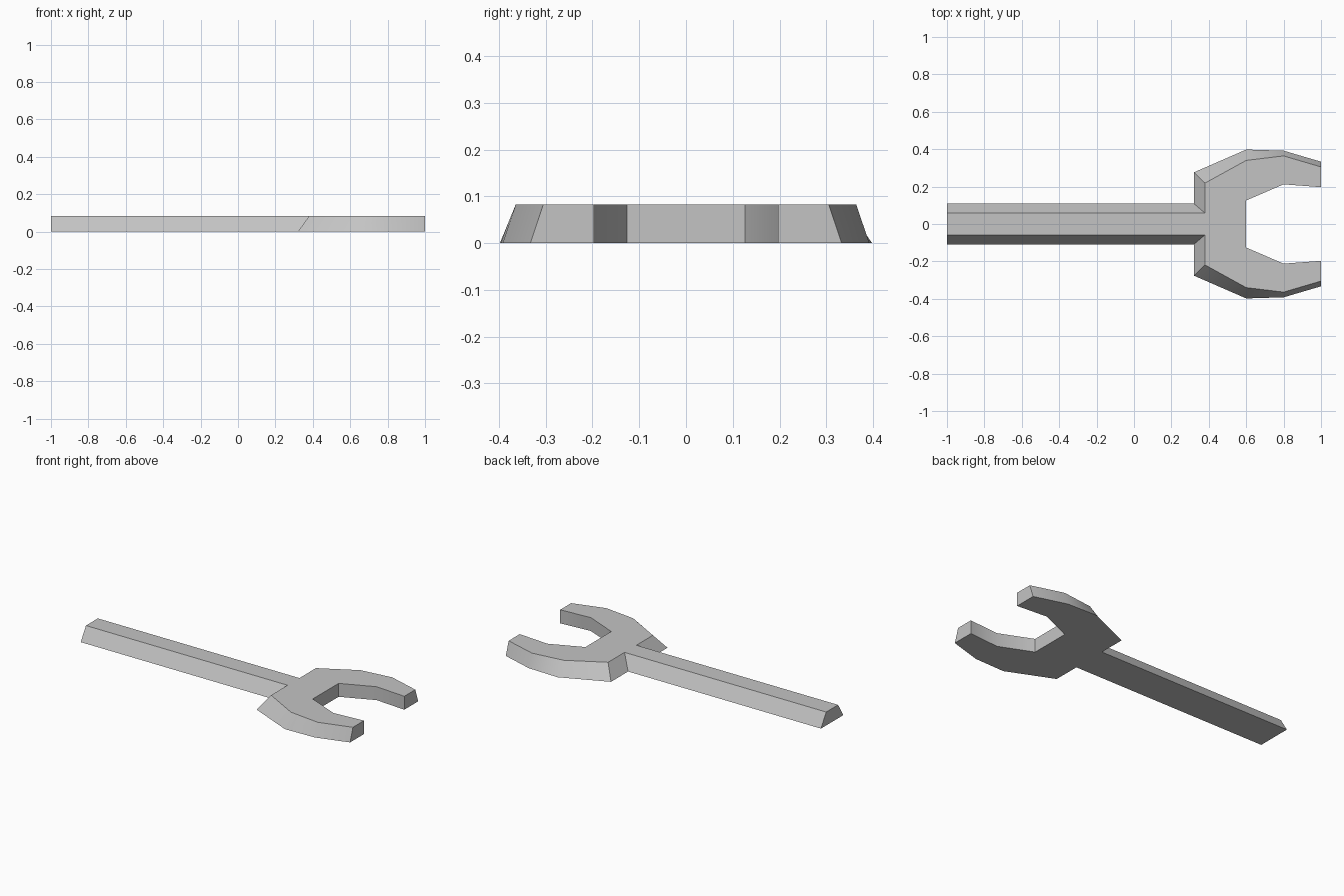
import bpy
import bmesh

cube = bpy.data.objects.get("Cube")
if cube:
    bpy.data.objects.remove(cube, do_unlink=True)

HEIGHT = 0.083

# Half outline from handle end round the jaw to the mouth:
# (base x, base y, top x, top y)
HALF = [
    (-1.0, 0.109, -1.0, 0.058),   # handle end
    (0.32, 0.109, 0.38, 0.058),   # handle meets head
    (0.32, 0.276, 0.38, 0.219),   # shoulder
    (0.60, 0.398, 0.60, 0.340),   # outer jaw
    (0.80, 0.392, 0.80, 0.364),
    (1.00, 0.333, 1.00, 0.305),   # jaw tip
    (1.00, 0.197, 1.00, 0.197),
    (0.80, 0.212, 0.80, 0.212),   # inner jaw
    (0.60, 0.126, 0.60, 0.126),   # mouth
]

# Mirror the half outline into a closed counter-clockwise loop
lower = [(bx, -by, tx, -ty) for bx, by, tx, ty in HALF]
outline = lower + HALF[::-1]

# Steel material
steel = bpy.data.materials.new("steel_grey")
steel.use_nodes = True
colour = (0.55, 0.55, 0.55, 1.0)
steel.diffuse_color = colour
steel.node_tree.nodes["Principled BSDF"].inputs["Base Color"].default_value = colour

# Wrench body: base and top outlines joined by sloping sides
bm = bmesh.new()
base = [bm.verts.new((bx, by, 0)) for bx, by, tx, ty in outline]
top = [bm.verts.new((tx, ty, HEIGHT)) for bx, by, tx, ty in outline]
bm.faces.new(base[::-1])
bm.faces.new(top)
count = len(outline)
for i in range(count):
    j = (i + 1) % count
    bm.faces.new((base[i], base[j], top[j], top[i]))
bmesh.ops.recalc_face_normals(bm, faces=bm.faces)

mesh = bpy.data.meshes.new("wrench")
bm.to_mesh(mesh)
bm.free()
mesh.materials.append(steel)
wrench = bpy.data.objects.new("wrench", mesh)
bpy.context.collection.objects.link(wrench)

# Soften the jaw curves, keep the bevel edges sharp
bpy.ops.object.select_all(action="DESELECT")
wrench.select_set(True)
bpy.context.view_layer.objects.active = wrench
bpy.ops.object.shade_smooth_by_angle()
